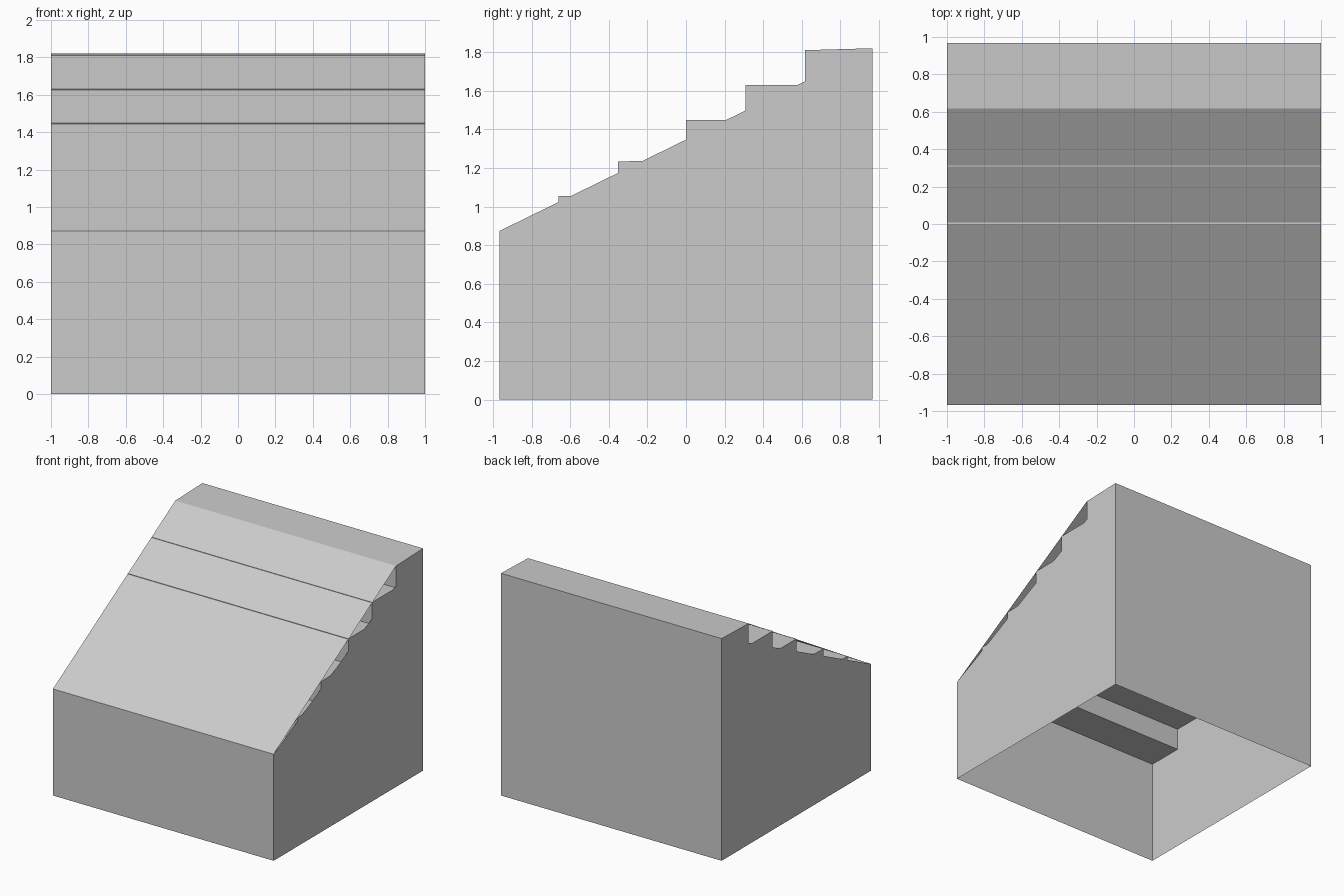
import bpy, bmesh

if "Cube" in bpy.data.objects:
    bpy.data.objects.remove(bpy.data.objects["Cube"])

W, D = 1.0, 0.967          # half width, half depth
Z0, Z1 = 0.873, 1.82       # front and back top heights

# each step: front y, back y, front z, back z
STEPS = [(-D, -0.66, 0.873, 0.873), (-0.66, -0.352, 1.054, 1.054),
         (-0.352, 0.0, 1.233, 1.243), (0.0, 0.307, 1.449, 1.449),
         (0.307, 0.617, 1.63, 1.63), (0.617, D, 1.81, Z1)]


def chord(y):
    """Height of the straight top line of the side walls."""
    return Z0 + (Z1 - Z0) * (y + D) / (2 * D)


def make_object(name, faces):
    bm = bmesh.new()
    for pts in faces:
        bm.faces.new([bm.verts.new(p) for p in pts])
    bmesh.ops.remove_doubles(bm, verts=bm.verts, dist=0.0001)
    me = bpy.data.meshes.new(name)
    bm.to_mesh(me)
    bm.free()
    ob = bpy.data.objects.new(name, me)
    bpy.context.collection.objects.link(ob)
    return ob


def strip(path):
    """Extrude a y,z path across the full width."""
    return [[(-W, *a), (W, *a), (W, *b), (-W, *b)]
            for a, b in zip(path, path[1:])]


# stair treads and risers
path = [p for y0, y1, z0, z1 in STEPS for p in ((y0, z0), (y1, z1))]
make_object("stairs", strip(path))

# front and back walls (the bottom is open)
make_object("front_wall", strip([(-D, 0), (-D, Z0)]))
make_object("back_wall", strip([(D, Z1), (D, 0)]))

# thin sloped ramp sheet resting on the step edges
make_object("ramp", strip([(-D, Z0), (0.617, 1.81)]))

# side walls: outline is the higher of the stair line and the straight line
outline = [(-D, 0), (-D, Z0)]
for y0, y1, z0, z1 in STEPS[1:-1]:
    outline += [(y0, chord(y0)), (y0, z0)]
    h0, h1 = z0 - chord(y0), z1 - chord(y1)
    t = h0 / (h0 - h1)
    outline.append((y0 + t * (y1 - y0), z0 + t * (z1 - z0)))
y0, y1, z0, z1 = STEPS[-1]
outline += [(y0, chord(y0)), (y0, z0), (D, Z1), (D, 0)]
make_object("left_wall", [[(-W, y, z) for y, z in outline]])
make_object("right_wall", [[(W, y, z) for y, z in reversed(outline)]])
